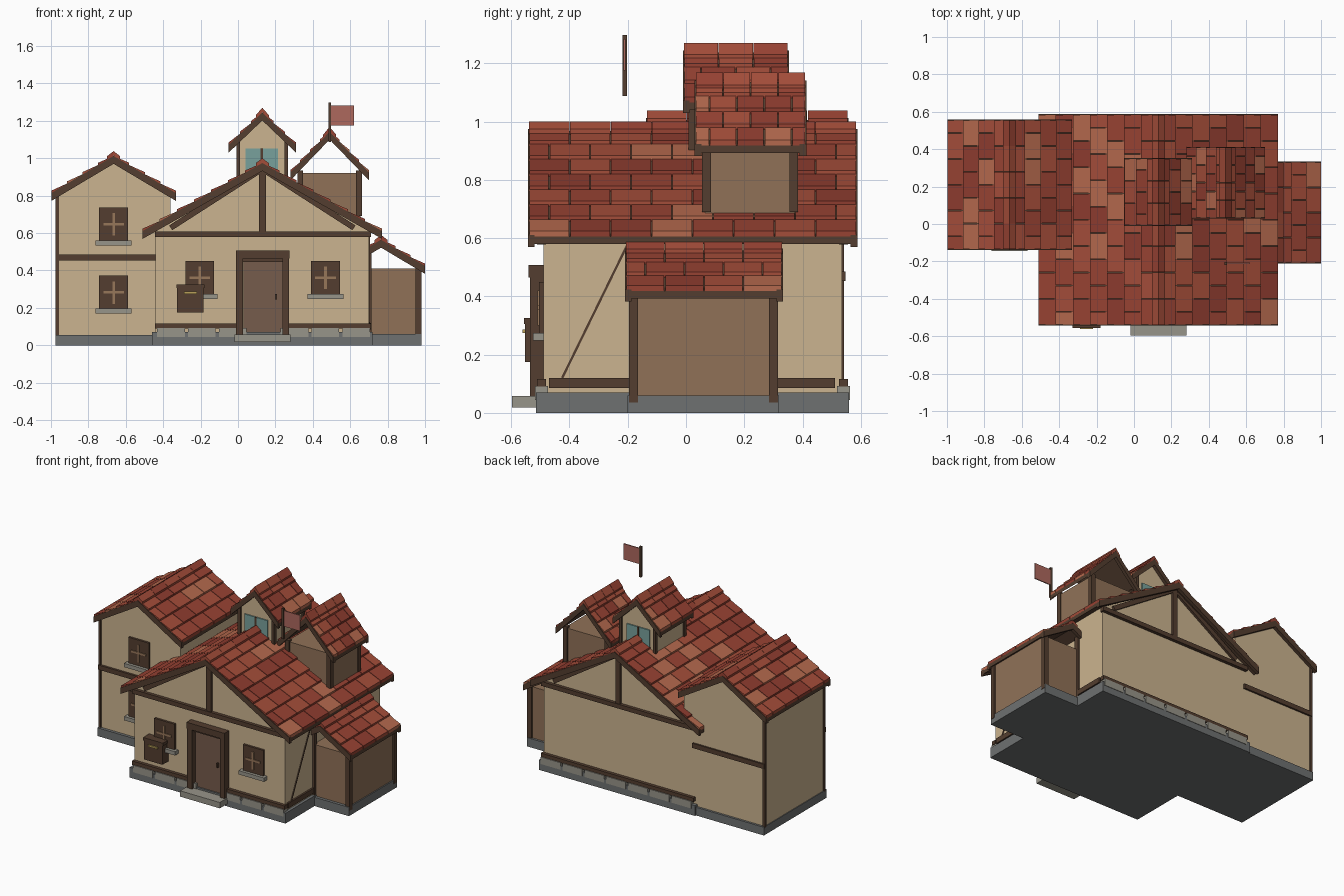
import bpy, bmesh, random
from math import hypot

if "Cube" in bpy.data.objects:
    bpy.data.objects.remove(bpy.data.objects["Cube"])

random.seed(4)


def material(name, rgb):
    m = bpy.data.materials.new(name)
    m.diffuse_color = [((c / 255) ** 2.2) for c in rgb] + [1]
    m.use_nodes = True
    m.node_tree.nodes["Principled BSDF"].inputs["Base Color"].default_value = m.diffuse_color
    return m


WALL = material("plaster", (202, 178, 142))
WOOD = material("dark_wood", (84, 64, 51))
PLANK = material("planks", (143, 113, 88))
DOOR = material("door_wood", (117, 92, 77))
BAR = material("window_bars", (150, 118, 90))
BASE = material("foundation", (110, 112, 112))
STONE = material("stone", (150, 147, 136))
GLASS = material("glass", (120, 160, 155))
FLAG = material("flag_cloth", (172, 104, 94))
BRASS = material("brass", (185, 160, 90))
TILES = [material(f"tile_{i}", c) for i, c in enumerate(
    [(150, 68, 54), (162, 78, 60), (140, 62, 50), (178, 104, 78)])]


def add_prism(bm, pts, y0, y1, mi=0):
    a = [bm.verts.new((x, y0, z)) for x, z in pts]
    b = [bm.verts.new((x, y1, z)) for x, z in pts]
    faces = [bm.faces.new(a), bm.faces.new(b[::-1])]
    for i in range(len(a)):
        j = (i + 1) % len(a)
        faces.append(bm.faces.new((a[j], a[i], b[i], b[j])))
    for f in faces:
        f.material_index = mi


def finish(name, bm, mats):
    bmesh.ops.recalc_face_normals(bm, faces=bm.faces)
    me = bpy.data.meshes.new(name)
    bm.to_mesh(me)
    bm.free()
    for m in mats:
        me.materials.append(m)
    ob = bpy.data.objects.new(name, me)
    bpy.context.collection.objects.link(ob)
    return ob


def prism(name, pts, y0, y1, mat):
    bm = bmesh.new()
    add_prism(bm, pts, y0, y1)
    return finish(name, bm, [mat])


def box(name, x0, x1, y0, y1, z0, z1, mat):
    return prism(name, [(x0, z0), (x1, z0), (x1, z1), (x0, z1)], y0, y1, mat)


def beam(name, p, q, w, y0, y1, mat=WOOD):
    dx, dz = q[0] - p[0], q[1] - p[1]
    k = w / 2 / hypot(dx, dz)
    nx, nz = -dz * k, dx * k
    return prism(name, [(p[0] + nx, p[1] + nz), (p[0] - nx, p[1] - nz),
                        (q[0] - nx, q[1] - nz), (q[0] + nx, q[1] + nz)], y0, y1, mat)


def gable_wall(name, cx, half, y0, y1, z0, ze, zr):
    prism(name, [(cx - half, z0), (cx + half, z0), (cx + half, ze), (cx, zr), (cx - half, ze)],
          y0, y1, WALL)


def roof(name, cx, half, y0, y1, zr, ze, rows, cols):
    """Deck, barge boards, staggered tiles and ridge caps of a gable roof."""
    def strip(bm, s, u0, u1, t0, t1, b, ya, yb, mi=0):
        xa, xb = cx + s * half * u0, cx + s * half * u1
        za, zb = zr + (ze - zr) * u0, zr + (ze - zr) * u1
        add_prism(bm, [(xa, za + t0), (xb, zb + t1), (xb, zb + b), (xa, za + b)], ya, yb, mi)

    frame, tiles = bmesh.new(), bmesh.new()
    step = (y1 - y0) / cols
    for s in (-1, 1):
        strip(frame, s, 0, 1, -.012, -.012, -.038, y0 + .005, y1 - .005)
        for ya, yb in ((y0 - .003, y0 + .02), (y1 - .02, y1 + .003)):
            strip(frame, s, 0, 1, -.006, -.006, -.048, ya, yb)
        for r in range(rows):
            cuts = [y0] + [y0 + step * (c + (.5 if r % 2 else 1)) for c in range(cols)]
            cuts = [c for c in cuts if c < y1 - .01] + [y1]
            for ya, yb in zip(cuts, cuts[1:]):
                strip(tiles, s, r / rows, (r + 1) / rows, -.005, .007, -.014,
                      ya + .002, yb - .002, random.choice([0, 0, 1, 1, 2, 2, 3]))
        # ridge caps
        for c in range(cols):
            strip(tiles, s, 0, .035 / half, .02, .014, -.004,
                  y0 + step * c + .001, y0 + step * (c + 1) - .001, random.choice([0, 1, 1]))
    finish(name + "_frame", frame, [WOOD])
    finish(name + "_tiles", tiles, TILES)


def window(name, cx, z, yw):
    box(name + "_frame", cx - .077, cx + .077, yw - .015, yw + .01, z, z + .18, WOOD)
    box(name + "_bar_v", cx - .007, cx + .007, yw - .02, yw, z + .03, z + .15, BAR)
    box(name + "_bar_h", cx - .055, cx + .055, yw - .02, yw, z + .085, z + .099, BAR)
    box(name + "_sill", cx - .096, cx + .096, yw - .035, yw + .01, z - .022, z + .004, STONE)


# foundations
box("main_foundation", -.46, .72, -.515, .56, 0, .07, BASE)
box("wing_foundation", -.975, -.4, -.13, .55, 0, .056, BASE)
box("shed_foundation", .6, .98, -.2, .32, 0, .06, BASE)
box("door_step", -.02, .28, -.597, -.5, .018, .058, STONE)

# main house
gable_wall("main_walls", .13, .57, -.49, .535, .05, .615, .945)
roof("main_roof", .13, .64, -.54, .585, .98, .617, 7, 8)
for side, ya, yb in (("front", -.512, -.48), ("back", .525, .557)):
    box(side + "_tie_beam", -.445, .71, ya, yb, .578, .608, WOOD)
    box(side + "_king_post", .113, .149, ya + .005, yb - .005, .6, .945, WOOD)
    for s in (-1, 1):
        beam(side + "_gable_brace", (.13 + s * .49, .628), (.13 + s * .02, .93), .03,
             ya + .006, yb - .006)
    spans = ((-.445, -.01), (.27, .71)) if side == "front" else ((-.445, .71),)
    for a, b in spans:
        box(side + "_sill_beam", a, b, ya, yb, .09, .117, WOOD)
    for i in range(7):
        x = -.432 + .165 * i
        if side == "back" or i not in (3,):
            box(side + "_stone", x, x + .148, ya - .006, yb + .006, .045, .093, STONE)
box("side_sill_beam_front", .69, .712, -.47, -.19, .085, .12, WOOD)
box("side_sill_beam_back", .69, .712, .31, .512, .085, .12, WOOD)
brace = beam("side_brace", (-.425, .12), (-.2, .58), .008, -.705, -.68)
brace.rotation_euler[2] = 1.5708

# door
box("door", .03, .24, -.505, -.48, .055, .46, DOOR)
for x in (-.01, .237):
    box("door_post", x, x + .037, -.535, -.48, .055, .48, WOOD)
box("door_lintel", -.012, .275, -.54, -.48, .465, .508, WOOD)
box("door_inner_trim", .02, .25, -.515, -.48, .445, .47, WOOD)
box("door_handle", .197, .208, -.517, -.5, .245, .275, WOOD)

# windows
window("front_window_left", -.205, .27, -.49)
window("front_window_right", .468, .27, -.49)
window("wing_window_upper", -.665, .556, -.11)
window("wing_window_lower", -.665, .192, -.11)

# letter box
box("letter_box", -.325, -.185, -.553, -.488, .175, .305, WOOD)
box("letter_box_lid", -.33, -.18, -.556, -.488, .305, .325, WOOD)
box("letter_box_latch", -.29, -.22, -.562, -.55, .275, .287, BRASS)

# left wing
gable_wall("wing_walls", -.665, .305, -.11, .535, .05, .8, .985)
roof("wing_roof", -.665, .333, -.135, .555, 1.018, .82, 4, 5)
box("wing_beam_front", -.973, -.43, -.125, -.1, .453, .485, WOOD)
box("wing_beam_back", -.973, -.43, .525, .547, .453, .485, WOOD)
for y in (-.117, .524):
    box("wing_corner_post", -.976, -.958, y, y + .018, .05, .8, WOOD)

# right shed
box("shed_walls", .6, .972, -.18, .305, .05, .41, PLANK)
roof("shed_roof", .765, .235, -.207, .33, .57, .43, 3, 4)
for y in (-.195, .285):
    box("shed_post", .95, .982, y, y + .03, .035, .425, WOOD)
    box("shed_inner_post", .695, .715, y, y + .03, .06, .5, WOOD)

# glazed dormer
gable_wall("dormer_walls", .13, .13, .02, .33, .75, 1.09, 1.21)
roof("dormer_roof", .13, .18, -.008, .35, 1.25, 1.078, 3, 3)
for y, d in ((.02, -1), (.33, 1)):
    box("dormer_glass", .04, .215, y - .008, y + .008, .93, 1.052, GLASS)
    box("dormer_mullion", .121, .133, y - .012, y + .012, .93, 1.052, WOOD)
    for x in (-.008, .248):
        box("dormer_post", x, x + .02, y - .012, y + .012, .8, 1.1, WOOD)

# open plank dormer
box("lookout_walls", .325, .655, .065, .375, .62, .922, PLANK)
roof("lookout_roof", .49, .21, .033, .41, 1.148, .93, 4, 4)
for x in (.317, .632):
    for y in (.055, .355):
        box("lookout_post", x, x + .03, y, y + .03, .69, .935, WOOD)

# flag
box("flag_pole", .484, .497, -.218, -.203, 1.088, 1.298, WOOD)
box("flag", .495, .62, -.214, -.207, 1.175, 1.283, FLAG)
